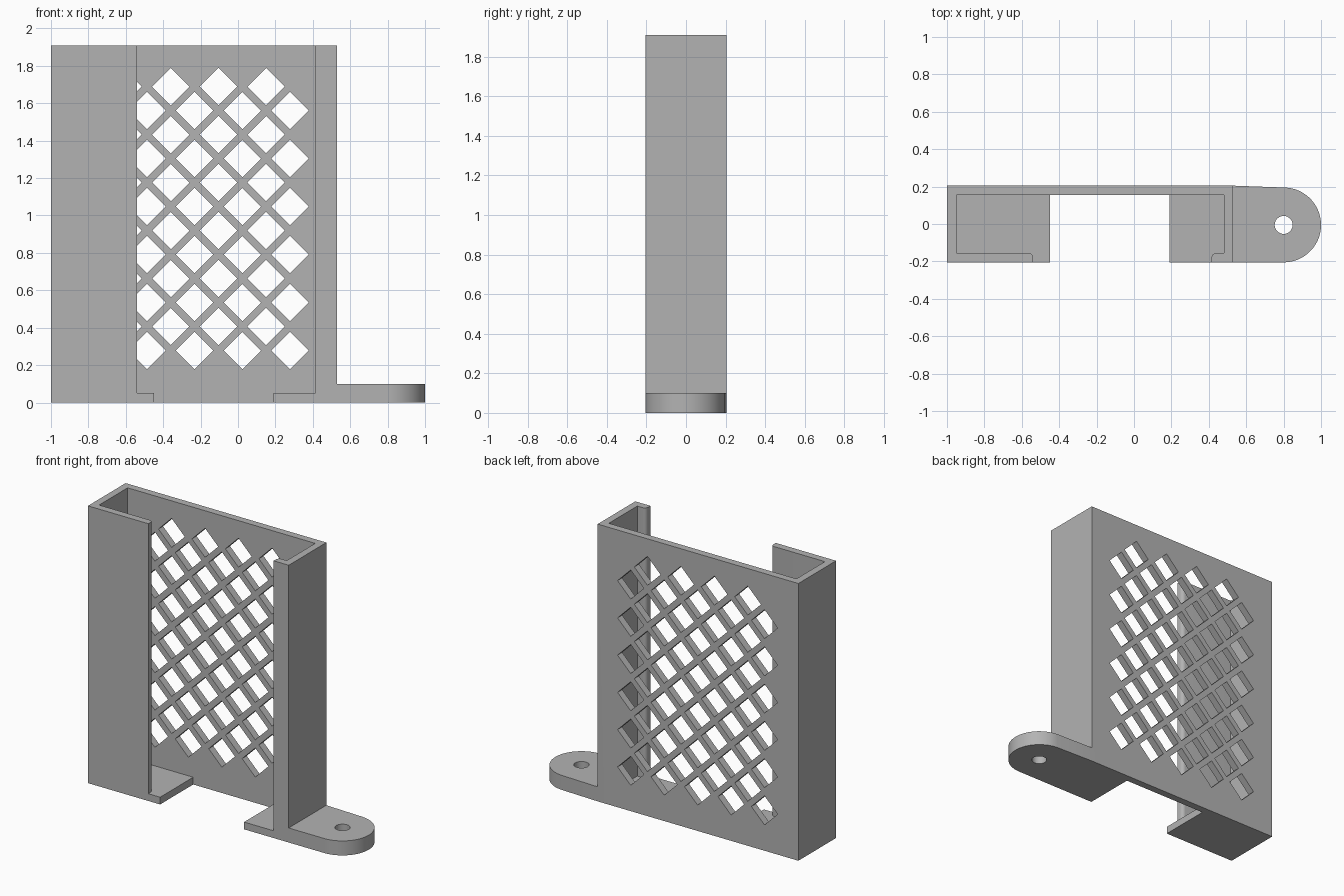
import bpy, bmesh, math
from mathutils import Vector

if "Cube" in bpy.data.objects:
    bpy.data.objects.remove(bpy.data.objects["Cube"])

H, D, T = 1.91, 0.205, 0.05        # height, half depth, wall thickness
X0, X1 = -1.0, 0.53                # outer sides of the box

grey = bpy.data.materials.new("grey_plastic")
grey.diffuse_color = (0.45, 0.45, 0.45, 1)
grey.use_nodes = True
grey.node_tree.nodes["Principled BSDF"].inputs["Base Color"].default_value = grey.diffuse_color


def prisms(name, outlines, vec):
    """Extrude closed 3D outlines along vec into one mesh object."""
    bm = bmesh.new()
    for pts in outlines:
        f = bm.faces.new([bm.verts.new(p) for p in pts])
        r = bmesh.ops.extrude_face_region(bm, geom=[f])
        vs = [g for g in r["geom"] if isinstance(g, bmesh.types.BMVert)]
        bmesh.ops.translate(bm, verts=vs, vec=Vector(vec))
    bmesh.ops.recalc_face_normals(bm, faces=bm.faces)
    me = bpy.data.meshes.new(name)
    bm.to_mesh(me)
    bm.free()
    me.materials.append(grey)
    ob = bpy.data.objects.new(name, me)
    bpy.context.collection.objects.link(ob)
    return ob


def upright(name, pts, height):
    return prisms(name, [[(x, y, 0) for x, y in pts]], (0, 0, height))


def arc(cx, cy, r, a0, a1, n):
    return [(cx + r * math.cos(math.radians(a0 + (a1 - a0) * i / n)),
             cy + r * math.sin(math.radians(a0 + (a1 - a0) * i / n))) for i in range(n + 1)]


def combine(target, other, operation):
    mod = target.modifiers.new(operation, 'BOOLEAN')
    mod.operation, mod.object, mod.solver = operation, other, 'EXACT'
    bpy.context.view_layer.objects.active = target
    bpy.ops.object.modifier_apply(modifier=mod.name)
    bpy.data.objects.remove(other)


# C-shaped shell with front lips rounded on their inner corners
LL, LR, R = -0.54, 0.415, 0.025
yi = -D + T
shell = [(X0, D), (X0, -D), (LL, -D)]
shell += arc(LL - R, yi - R, R, 0, 90, 6)
shell += [(X0 + T, yi), (X0 + T, D - T), (X1 - T, D - T), (X1 - T, yi)]
shell += arc(LR + R, yi - R, R, 90, 180, 6)
shell += [(LR, -D), (X1, -D), (X1, D)]
body = upright("holder_body", shell, H)

# Two floor plates, left and right of the open middle
for name, a, b in (("floor_left", X0, -0.45), ("floor_right", 0.19, X1)):
    plate = upright(name, [(a, -D), (b, -D), (b, D), (a, D)], T)
    combine(body, plate, 'UNION')

# Screw tab with a rounded end and hole
CX, CY = 0.8, -0.005
tab = [(X1 - T, D), (X1 - T, -D), (CX, -D)]
tab += arc(CX, CY, 0.2, -90, 86, 40)[1:] + [(X1, D)]
combine(body, upright("screw_tab", tab, 0.1), 'UNION')
hole = prisms("screw_hole", [[(x, y, -0.1) for x, y in arc(CX, CY, 0.048, 0, 360, 32)[:-1]]],
              (0, 0, 0.4))
combine(body, hole, 'DIFFERENCE')

# Diamond lattice cut through the back wall: alternating rows of five and four
P, S = 0.255, 0.1
diamonds = []
for row in range(12):
    count = 5 - row % 2
    z = 0.278 + row * 0.1283
    for k in range(count):
        x = -0.232 + (k - (count - 1) / 2) * P
        diamonds.append([(x - S, 0.1, z), (x, 0.1, z - S), (x + S, 0.1, z), (x, 0.1, z + S)])
combine(body, prisms("lattice_cutter", diamonds, (0, 0.2, 0)), 'DIFFERENCE')

# Smooth the curved faces, keep corners sharp
bpy.ops.object.select_all(action='DESELECT')
body.select_set(True)
bpy.context.view_layer.objects.active = body
bpy.ops.object.shade_smooth_by_angle(angle=math.radians(30))
